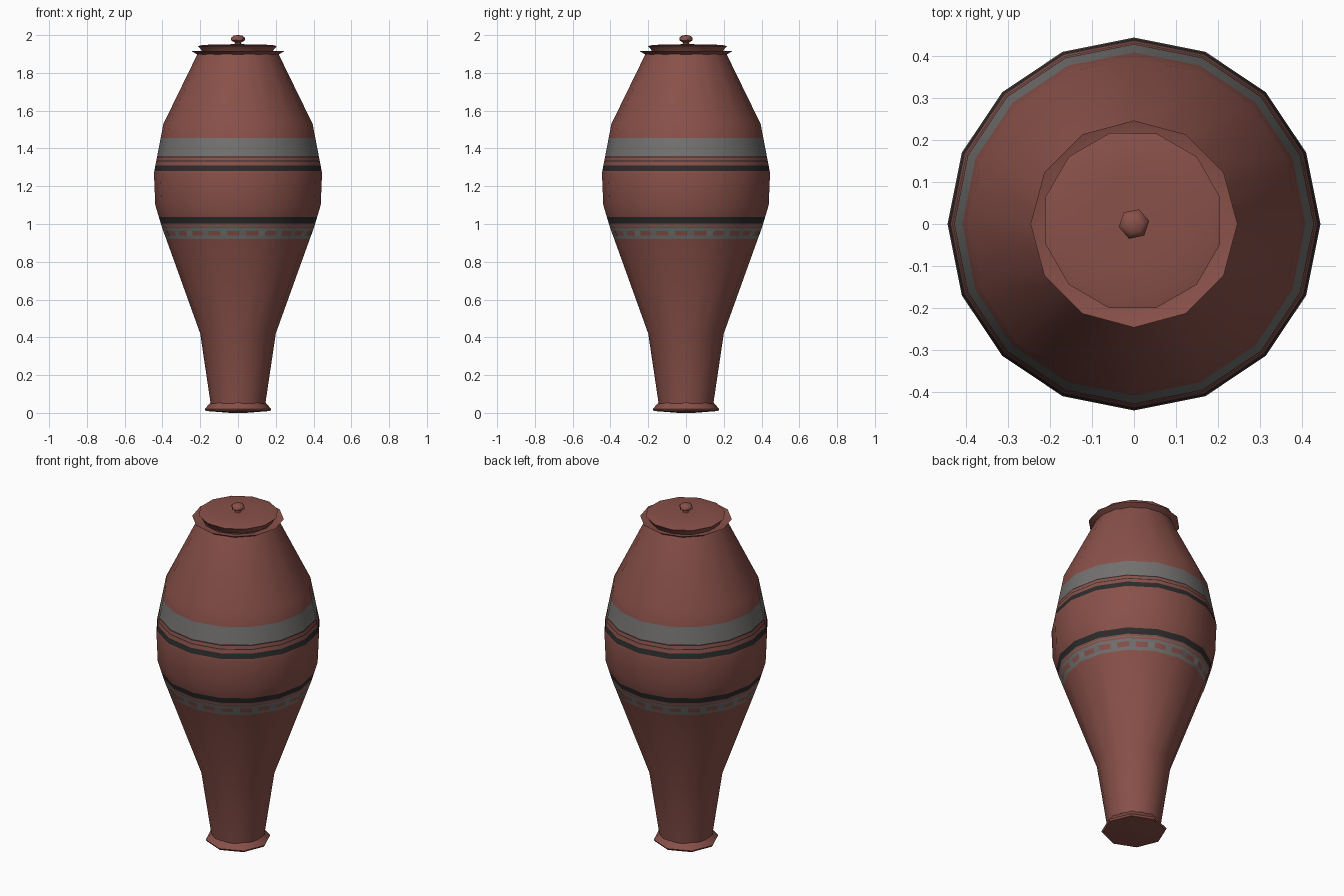
import bpy, bmesh, math
from mathutils import Vector

cube = bpy.data.objects.get("Cube")
if cube:
    bpy.data.objects.remove(cube, do_unlink=True)


def material(name, rgb):
    m = bpy.data.materials.new(name)
    m.use_nodes = True
    m.diffuse_color = (*rgb, 1)
    bsdf = m.node_tree.nodes["Principled BSDF"]
    bsdf.inputs["Base Color"].default_value = (*rgb, 1)
    bsdf.inputs["Roughness"].default_value = 0.9
    return m


CLAY = material("terracotta", (0.25, 0.081, 0.067))
GREY = material("grey_paint", (0.17, 0.167, 0.162))
BLACK = material("black_paint", (0.025, 0.025, 0.026))
PAINTS = [CLAY, GREY, BLACK]


def finish(name, bm, smooth=35):
    bmesh.ops.recalc_face_normals(bm, faces=bm.faces)
    mesh = bpy.data.meshes.new(name)
    bm.to_mesh(mesh)
    bm.free()
    for m in PAINTS:
        mesh.materials.append(m)
    ob = bpy.data.objects.new(name, mesh)
    bpy.context.collection.objects.link(ob)
    bpy.ops.object.select_all(action='DESELECT')
    ob.select_set(True)
    bpy.context.view_layer.objects.active = ob
    bpy.ops.object.shade_smooth_by_angle(angle=math.radians(smooth))
    return ob


def lathe(name, profile, sides, centre=(0, 0), turn=0.0, paint=None, smooth=35):
    """Revolve (radius, height) points; radius 0 becomes a pole."""
    bm = bmesh.new()
    rings = []
    for r, z in profile:
        n = sides if r > 0 else 1
        rings.append([bm.verts.new((centre[0] + r * math.cos(turn + math.tau * i / sides),
                                    centre[1] + r * math.sin(turn + math.tau * i / sides), z))
                      for i in range(n)])
    for a, b in zip(rings, rings[1:]):
        for i in range(sides):
            j = (i + 1) % sides
            loop = [a[i % len(a)], a[j % len(a)], b[j % len(b)], b[i % len(b)]]
            face = bm.faces.new(list(dict.fromkeys(loop)))
            if paint:
                face.material_index = paint(face.calc_center_median().z)
    return finish(name, bm, smooth)


# Painted bands: bottom, top, paint slot
BANDS = [(0.92, 0.938, 1), (0.964, 0.98, 1), (0.988, 0.993, 1), (1.003, 1.036, 2),
         (1.28, 1.31, 2), (1.33, 1.335, 2), (1.351, 1.358, 2), (1.36, 1.455, 1)]
SHAPE = [(0.145, 0.05), (0.2, 0.42), (0.405, 0.99), (0.438, 1.1),
         (0.445, 1.27), (0.395, 1.53), (0.212, 1.905)]


def radius(z):
    for (r0, z0), (r1, z1) in zip(SHAPE, SHAPE[1:]):
        if z <= z1:
            return r0 + (r1 - r0) * (z - z0) / (z1 - z0)


def band_paint(z):
    return next((slot for lo, hi, slot in BANDS if lo < z < hi), 0)


# Jar body, with rings cut at every band edge
heights = sorted({z for _, z in SHAPE} | {z for b in BANDS for z in b[:2]})
SIDES = 16
lathe("jar_body", [(radius(z), z) for z in heights], SIDES, paint=band_paint)


# Small grey rungs joining the two lower grey lines
def on_wall(t, z):
    i = math.floor(t)
    a, b = (Vector((math.cos(k * math.tau / SIDES), math.sin(k * math.tau / SIDES), 0))
            for k in (i, i + 1))
    p = a.lerp(b, t - i) * (radius(z) + 0.002)
    return (p.x, p.y, z)


bm = bmesh.new()
for k in range(24):
    t = 1 / 6 + k * 2 / 3
    corners = [(t - 0.12, 0.936), (t + 0.12, 0.936), (t + 0.12, 0.966), (t - 0.12, 0.966)]
    bm.faces.new([bm.verts.new(on_wall(*c)) for c in corners]).material_index = 1
rungs = finish("band_rungs", bm)
for p in rungs.data.polygons:
    if p.normal.x * p.center.x + p.normal.y * p.center.y < 0:
        p.flip()

# Flared foot
lathe("foot", [(0.146, 0.055), (0.176, 0.02), (0.17, 0.01), (0.04, 0.0), (0, 0.0)], 8)

# Flared mouth rim
lathe("mouth_rim", [(0.211, 1.895), (0.247, 1.916), (0.222, 1.908), (0.19, 1.905)], 12)

# Lid: shallow dome sitting in the mouth
lathe("lid", [(0.19, 1.905), (0.2, 1.925), (0.216, 1.942), (0.19, 1.948),
              (0.1, 1.951), (0, 1.952)], 12, centre=(-0.003, 0.008), turn=0.26, smooth=50)

# Knob on the lid
lathe("lid_knob", [(0.022, 1.945), (0.016, 1.96), (0.037, 1.972), (0.037, 1.986),
                   (0.022, 1.998), (0, 2.0)], 6, turn=0.2, smooth=50)
